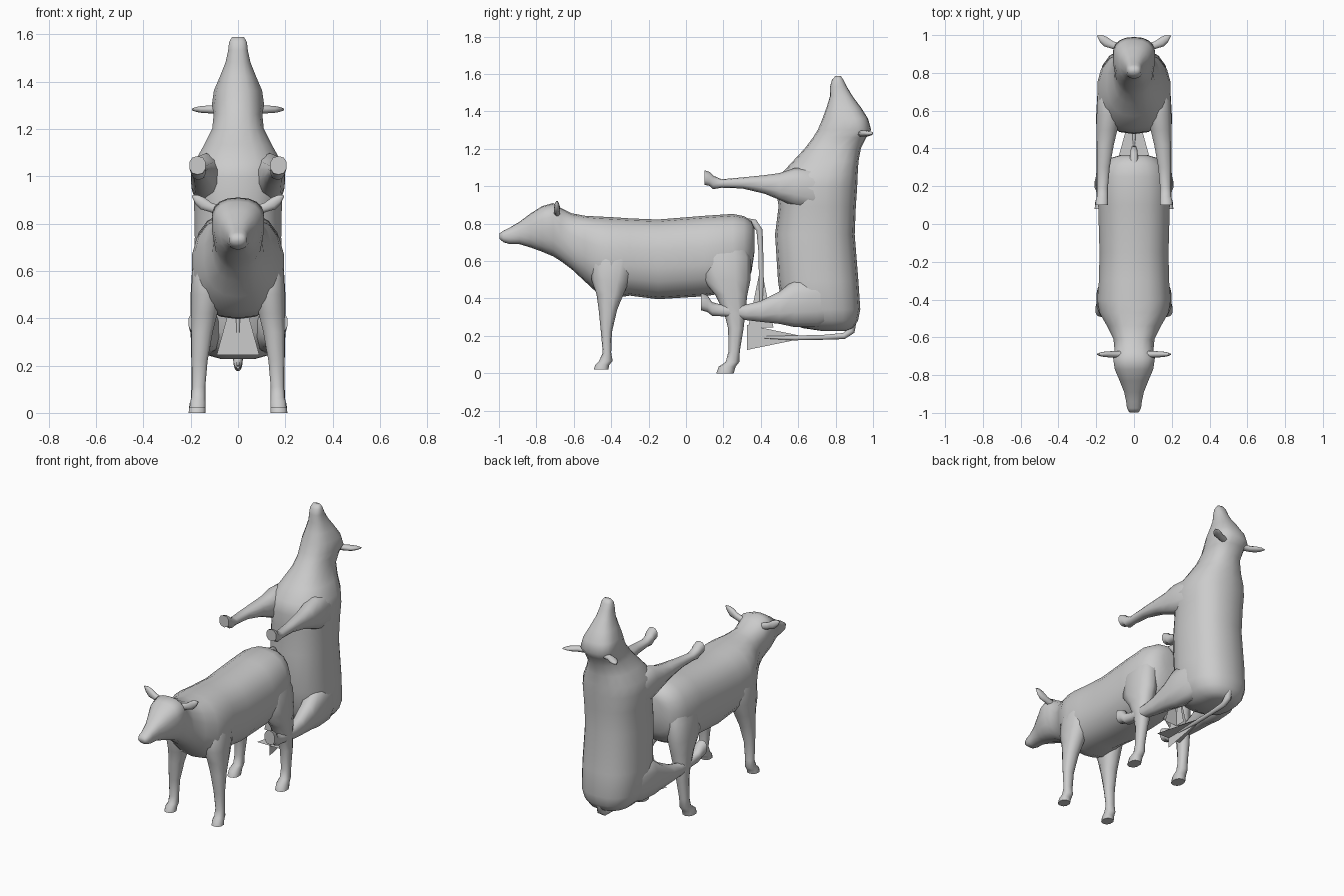
import bpy, bmesh, math
from mathutils import Matrix, Vector

hide = bpy.data.materials.new("grey hide")
hide.diffuse_color = (0.6, 0.6, 0.6, 1)
parts = []


def finish(name, bm, angle=60):
    bmesh.ops.recalc_face_normals(bm, faces=bm.faces)
    me = bpy.data.meshes.new(name)
    bm.to_mesh(me)
    bm.free()
    me.materials.append(hide)
    ob = bpy.data.objects.new(name, me)
    bpy.context.collection.objects.link(ob)
    bpy.ops.object.select_all(action='DESELECT')
    ob.select_set(True)
    bpy.context.view_layer.objects.active = ob
    bpy.ops.object.shade_smooth_by_angle(angle=math.radians(angle))
    parts.append(ob)
    return ob


def loft(name, rings):
    """Skin a list of rings (each a list of points) and cap both ends."""
    bm = bmesh.new()
    loops = [[bm.verts.new(p) for p in r] for r in rings]
    n = len(loops[0])
    for a, b in zip(loops, loops[1:]):
        for i in range(n):
            j = (i + 1) % n
            bm.faces.new((a[i], a[j], b[j], b[i]))
    bm.faces.new(loops[0])
    bm.faces.new(loops[-1])
    return finish(name, bm)


def unit_ring(n, power):
    """Rounded-square outline of n points."""
    out = []
    for i in range(n):
        t = 2 * math.pi * (i + 0.5) / n
        c, s = math.cos(t), math.sin(t)
        out.append((math.copysign(abs(c) ** (2 / power), c),
                    math.copysign(abs(s) ** (2 / power), s)))
    return out


def body_ring(y, top, bottom, half, widest=0.5, power=2.4):
    zc = bottom + (top - bottom) * widest
    return [(half * c, y, zc + s * ((top - zc) if s > 0 else (zc - bottom)))
            for c, s in unit_ring(18, power)]


def leg_ring(side, z, x0, x1, y0, y1, tilt=0.0):
    xc, yc, a, b = (x0 + x1) / 2, (y0 + y1) / 2, (x1 - x0) / 2, (y1 - y0) / 2
    return [(side * (xc + a * c), yc + b * s, z + tilt * s)
            for c, s in unit_ring(10, 2.4)]


# Trunk, neck and head in one skin: y, top, bottom, half width, widest height
loft("body", [body_ring(*r) for r in (
    (0.365, 0.775, 0.64, 0.07),
    (0.35, 0.815, 0.54, 0.125),
    (0.31, 0.84, 0.47, 0.165),
    (0.25, 0.852, 0.435, 0.188),
    (0.10, 0.842, 0.412, 0.192),
    (-0.15, 0.822, 0.396, 0.185),
    (-0.30, 0.828, 0.415, 0.188),
    (-0.40, 0.835, 0.40, 0.197),
    (-0.47, 0.838, 0.425, 0.185),
    (-0.54, 0.842, 0.49, 0.145),
    (-0.61, 0.855, 0.555, 0.11),
    (-0.67, 0.885, 0.60, 0.104, 0.6),
    (-0.71, 0.91, 0.625, 0.112, 0.68),
    (-0.77, 0.893, 0.65, 0.103, 0.62),
    (-0.83, 0.855, 0.672, 0.077, 0.55),
    (-0.89, 0.81, 0.69, 0.053),
    (-0.94, 0.78, 0.69, 0.042),
    (-0.975, 0.763, 0.70, 0.038),
    (-0.997, 0.748, 0.718, 0.025))])

# Legs: z, inner x, outer x, front y, back y, slope of the ring
FRONT = ((0.70, 0.07, 0.165, -0.46, -0.31),
         (0.60, 0.06, 0.196, -0.505, -0.27),
         (0.50, 0.07, 0.200, -0.505, -0.30),
         (0.42, 0.085, 0.200, -0.478, -0.335),
         (0.34, 0.105, 0.199, -0.467, -0.368),
         (0.22, 0.127, 0.197, -0.455, -0.396),
         (0.11, 0.137, 0.196, -0.445, -0.400),
         (0.065, 0.137, 0.198, -0.465, -0.392),
         (0.045, 0.136, 0.204, -0.485, -0.410),
         (0.02, 0.136, 0.206, -0.493, -0.415))
HIND = ((0.72, 0.06, 0.165, 0.12, 0.31),
        (0.62, 0.06, 0.196, 0.08, 0.345),
        (0.50, 0.07, 0.203, 0.09, 0.345),
        (0.42, 0.085, 0.202, 0.155, 0.328),
        (0.32, 0.11, 0.200, 0.205, 0.317),
        (0.24, 0.128, 0.199, 0.225, 0.308),
        (0.12, 0.138, 0.198, 0.228, 0.288),
        (0.06, 0.138, 0.200, 0.212, 0.285),
        (0.035, 0.136, 0.207, 0.175, 0.265),
        (0.0, 0.136, 0.210, 0.162, 0.255))
for side, word in ((1, "left"), (-1, "right")):
    loft(word + "_front_leg", [leg_ring(side, *r) for r in FRONT])
    loft(word + "_hind_leg", [leg_ring(side, *r) for r in HIND])
    # Leaf-shaped ear: x, z, half height, half thickness
    loft(word + "_ear", [[(side * (x - 0.3 * h * s), -0.69 + t * c, z + h * s)
                          for c, s in unit_ring(8, 2)]
                         for x, z, h, t in ((0.075, 0.855, 0.022, 0.018),
                                            (0.115, 0.868, 0.020, 0.018),
                                            (0.150, 0.885, 0.027, 0.016),
                                            (0.175, 0.902, 0.020, 0.011),
                                            (0.194, 0.917, 0.004, 0.004))])

# Tail: y, z, radius, with each ring turned along the path
path = ((0.31, 0.81, 0.024), (0.365, 0.803, 0.022), (0.393, 0.765, 0.018),
        (0.40, 0.65, 0.014), (0.403, 0.50, 0.014), (0.40, 0.34, 0.006))
rings = []
for i, (y, z, r) in enumerate(path):
    a, b = path[max(i - 1, 0)], path[min(i + 1, len(path) - 1)]
    d = Vector((0, b[0] - a[0], b[1] - a[1])).normalized()
    side = d.cross(Vector((1, 0, 0)))
    rings.append([Vector((r * c, y, z)) + side * (r * s) for c, s in unit_ring(8, 2)])
loft("tail", rings)

# Tail tuft: two crossed flat fans
bm = bmesh.new()
for dx, dy in ((1, 0), (0, 0.75)):
    pts = [(w * dx, 0.40 + w * dy, z) for w, z in
           ((-0.012, 0.53), (0.012, 0.53), (0.09, 0.245), (-0.09, 0.245))]
    bm.faces.new([bm.verts.new(p) for p in pts])
finish("tail_tuft", bm)

# Second animal: the same parts, reared upright behind the first
rear = Matrix.Translation((0, 0.08, 0.592)) @ Matrix.Rotation(-math.pi / 2, 4, 'X')
for ob in list(parts):
    twin = ob.copy()
    twin.name = "rearing_" + ob.name
    twin.matrix_world = rear
    bpy.context.collection.objects.link(twin)
